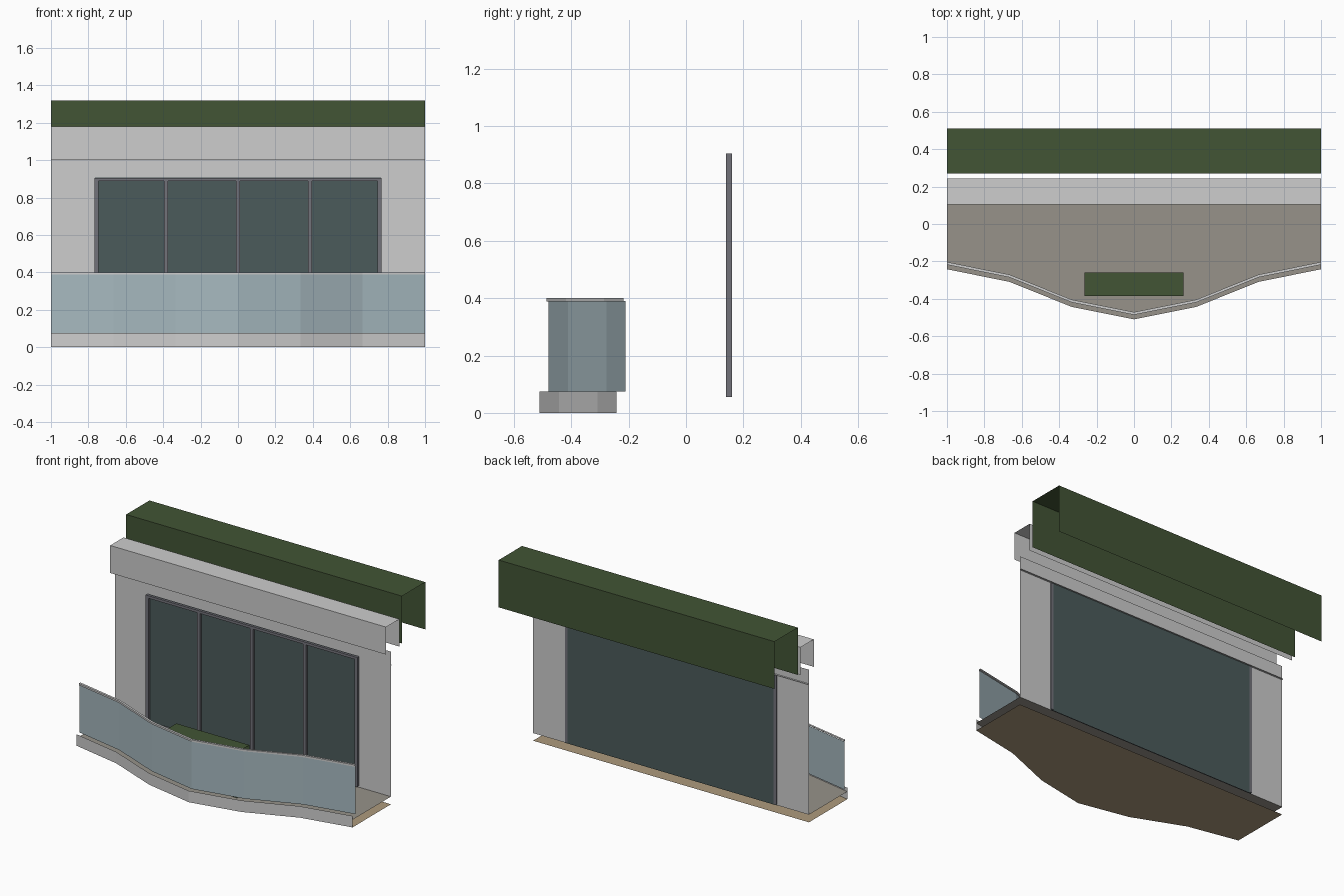
import bpy
import math

if "Cube" in bpy.data.objects:
    bpy.data.objects.remove(bpy.data.objects["Cube"], do_unlink=True)


def material(name, r, g, b):
    mat = bpy.data.materials.new(name)
    mat.use_nodes = True
    mat.diffuse_color = (r, g, b, 1)
    mat.node_tree.nodes["Principled BSDF"].inputs["Base Color"].default_value = (r, g, b, 1)
    return mat


plaster = material("light grey plaster", 0.61, 0.61, 0.61)
green = material("hedge green", 0.054, 0.089, 0.035)
dark_glass = material("dark window glass", 0.07, 0.105, 0.105)
pale_glass = material("pale railing glass", 0.38, 0.48, 0.52)
frame_grey = material("frame grey", 0.17, 0.17, 0.195)
floor_grey = material("floor stone", 0.31, 0.29, 0.255)
tan = material("tan underside", 0.42, 0.325, 0.205)


def loft(name, rows, mat, closed=False):
    """Join equal-length rows of points with quads."""
    n = len(rows[0])
    verts = [p for row in rows for p in row]
    faces = []
    for r in range(len(rows) - 1):
        for i in range(n if closed else n - 1):
            j = (i + 1) % n
            faces.append((r * n + i, r * n + j, (r + 1) * n + j, (r + 1) * n + i))
    if closed:
        faces += [tuple(range(n))[::-1], tuple(range((len(rows) - 1) * n, len(rows) * n))]
    mesh = bpy.data.meshes.new(name)
    mesh.from_pydata(verts, [], faces)
    mesh.materials.append(mat)
    obj = bpy.data.objects.new(name, mesh)
    bpy.context.collection.objects.link(obj)
    return obj


def sheet(name, x0, x1, profile, mat):
    """Sweep an open (y, z) profile along x."""
    return loft(name, [[(x, y, z) for y, z in profile] for x in (x1, x0)], mat)


def cover(name, half, y0, y1, z0, z1, mat):
    """Folded cover with front, top and back."""
    return sheet(name, -half, half, [(y0, z0), (y0, z1), (y1, z1), (y1, z0)], mat)


def bar(name, x0, x1, y0, y1, z0, z1, mat):
    ring = [(y0, z0), (y1, z0), (y1, z1), (y0, z1)]
    return loft(name, [[(x, y, z) for y, z in ring] for x in (x0, x1)], mat, True)


# Bowed balcony front, sampled in six straight bays
bays = [i / 3 for i in range(-3, 4)]


def bow(x):
    return -0.376 - 0.134 * math.cos(math.pi * x)


def bowed(name, profile, mat):
    """Sweep an (offset, z) profile along the bowed front."""
    return loft(name, [[(x, bow(x) + o, z) for o, z in profile] for x in reversed(bays)], mat)


def deck(name, z, mat):
    return loft(name, [[(x, bow(x), z) for x in bays], [(x, WALL, z) for x in bays]], mat)


WALL, FLOOR, HEAD = 0.155, 0.05, 0.908

# Balcony slab
deck("balcony_floor", FLOOR, floor_grey)
deck("balcony_underside", 0, tan)
bowed("slab_edge", [(0, 0), (0, 0.075)], plaster)

# Railing
bowed("railing_glass", [(0.031, 0.075), (0.031, 0.39)], pale_glass)
bowed("handrail", [(0.024, 0.388), (0.024, 0.4), (0.039, 0.4)], plaster)

# Wall around the window opening
for side, a, b in (("right", -1, -0.765), ("left", 0.765, 1)):
    sheet("wall_" + side, a, b, [(WALL, FLOOR), (WALL, HEAD)], plaster)
sheet("wall_lintel", -1, 1, [(0.168, HEAD), (WALL, HEAD), (WALL, 1.0)], plaster)

# Window
sheet("window_glass", -0.765, 0.765, [(0.158, FLOOR), (0.158, HEAD)], dark_glass)
for i, x in enumerate((-0.385, 0, 0.385)):
    bar(f"mullion_{i}", x - 0.01, x + 0.01, 0.14, 0.156, 0.056, 0.905, frame_grey)
for side, x in (("right", -0.757), ("left", 0.757)):
    bar("jamb_" + side, x - 0.01, x + 0.01, 0.14, 0.16, 0.056, 0.905, frame_grey)
bar("window_head", -0.75, 0.75, 0.14, 0.156, 0.888, 0.905, frame_grey)
bar("window_sill", -0.75, 0.75, 0.14, 0.156, 0.056, 0.073, frame_grey)

# Beam and planting
cover("beam", 1, 0.105, 0.243, 1.0, 1.18, plaster)
cover("roof_hedge", 1, 0.27, 0.511, 1.01, 1.32, green)
cover("balcony_hedge", 0.265, -0.385, -0.26, FLOOR, 0.35, green)
